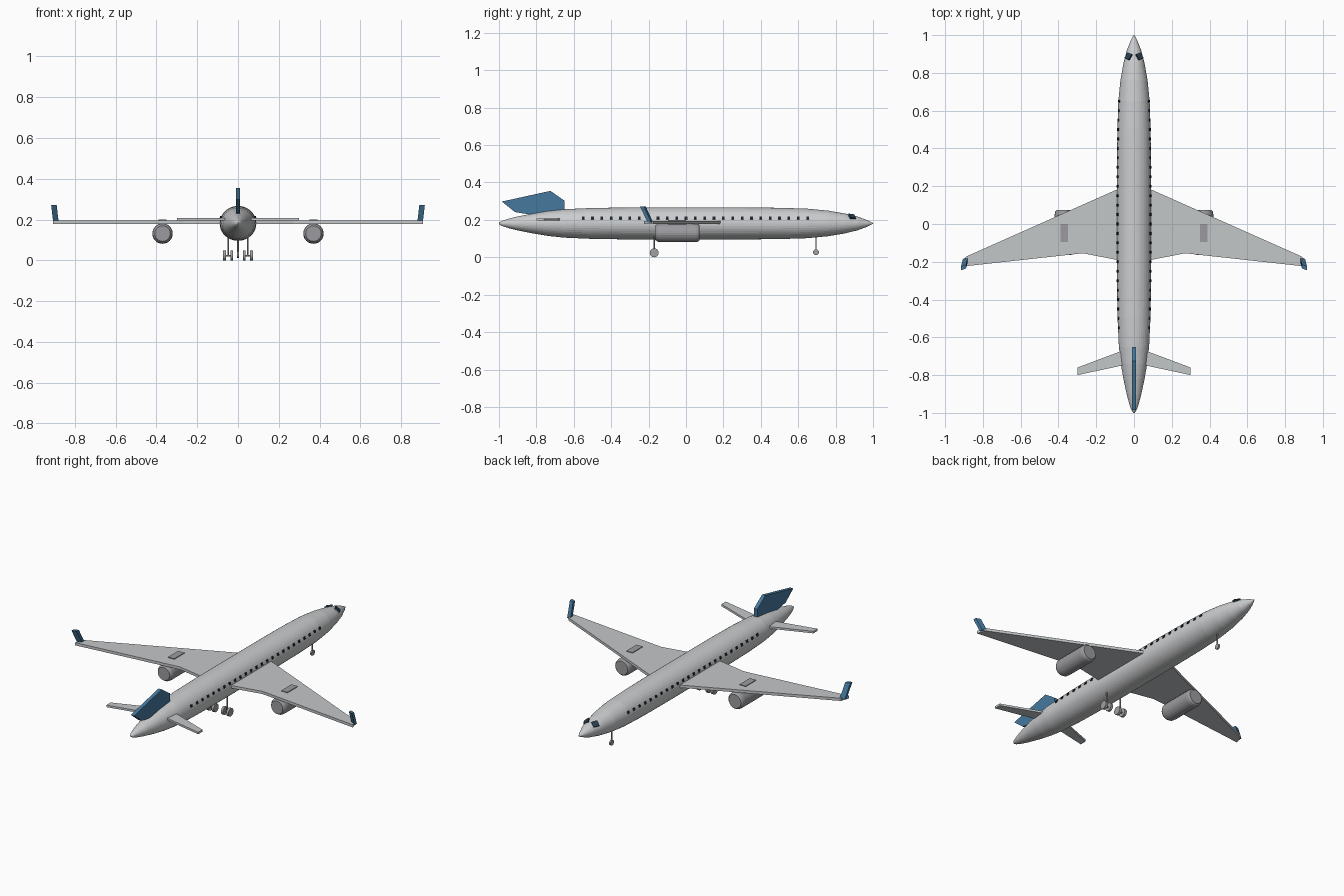
import bpy, bmesh, math
from mathutils import Matrix, Vector

cube = bpy.data.objects.get("Cube")
if cube:
    bpy.data.objects.remove(cube, do_unlink=True)


def material(name, r, g, b):
    m = bpy.data.materials.new(name)
    m.use_nodes = True
    m.diffuse_color = (r, g, b, 1)
    m.node_tree.nodes["Principled BSDF"].inputs["Base Color"].default_value = (r, g, b, 1)
    return m


LIGHT = material("light grey", 0.60, 0.61, 0.62)
WING = material("wing grey", 0.55, 0.57, 0.58)
ENGINE = material("engine grey", 0.33, 0.33, 0.35)
BLUE = material("tail blue", 0.06, 0.19, 0.34)
GLASS = material("cockpit glass", 0.02, 0.05, 0.08)
DARK = material("window dark", 0.015, 0.02, 0.03)
METAL = material("gear grey", 0.35, 0.35, 0.36)


def finish(bm, name, mat):
    bmesh.ops.recalc_face_normals(bm, faces=bm.faces)
    me = bpy.data.meshes.new(name)
    bm.to_mesh(me)
    bm.free()
    me.materials.append(mat)
    ob = bpy.data.objects.new(name, me)
    bpy.context.collection.objects.link(ob)
    return ob


def slab(name, outline, thickness, mat):
    """Closed outline of 3D points pushed along the thickness vector."""
    bm = bmesh.new()
    face = bm.faces.new([bm.verts.new(p) for p in outline])
    new = bmesh.ops.extrude_face_region(bm, geom=[face])["geom"]
    bmesh.ops.translate(bm, vec=thickness, verts=[v for v in new if isinstance(v, bmesh.types.BMVert)])
    return finish(bm, name, mat)


def lathe(name, profile, centre, sides, mat, axis="Y", squash=1.0):
    """Spin (position, radius) pairs about an axis through centre."""
    bm = bmesh.new()
    rings = []
    for t, r in profile:
        ring = []
        for i in range(sides):
            a = math.tau * i / sides
            u, w = r * math.cos(a), r * math.sin(a) * squash
            p = {"X": (t, u, w), "Y": (u, t, w), "Z": (u, w, t)}[axis]
            ring.append(bm.verts.new(Vector(p) + Vector(centre)))
        rings.append(ring)
    for a, b in zip(rings, rings[1:]):
        for i in range(sides):
            j = (i + 1) % sides
            bm.faces.new((a[i], a[j], b[j], b[i]))
    bm.faces.new(rings[0])
    bm.faces.new(rings[-1])
    return finish(bm, name, mat)


def box(name, centre, size, mat, rotation=None):
    bm = bmesh.new()
    m = Matrix.Translation(centre) @ (rotation or Matrix()) @ Matrix.Diagonal((*size, 1))
    bmesh.ops.create_cube(bm, size=1, matrix=m)
    return finish(bm, name, mat)


# Fuselage
AXIS_Z = 0.183
body = [(-1, 0.004), (-0.985, 0.014), (-0.95, 0.026), (-0.9, 0.039), (-0.82, 0.056), (-0.74, 0.07),
        (-0.65, 0.08), (-0.5, 0.087), (-0.3, 0.09), (0.3, 0.09), (0.5, 0.088), (0.65, 0.083),
        (0.76, 0.072), (0.85, 0.056), (0.92, 0.038), (0.97, 0.018), (1, 0.002)]
lathe("fuselage", body, (0, 0, AXIS_Z), 40, LIGHT, squash=0.95)


def radius_at(y):
    for (y0, r0), (y1, r1) in zip(body, body[1:]):
        if y0 <= y <= y1:
            return r0 + (r1 - r0) * (y - y0) / (y1 - y0)


# Tail fin
fin = [(-0.65, 0.24), (-0.65, 0.305), (-0.725, 0.357), (-0.985, 0.3), (-0.915, 0.244), (-0.8, 0.225)]
slab("tail_fin", [(-0.011, y, z) for y, z in fin], (0.022, 0, 0), BLUE)

for side, s in (("left", 1), ("right", -1)):
    # Wing and winglet
    wing = [(0.03, 0.21), (0.09, 0.183), (0.89, -0.173), (0.908, -0.225), (0.27, -0.155), (0.03, -0.202)]
    slab(side + "_wing", [(s * x, y, 0.181) for x, y in wing], (0, 0, 0.016), WING)
    foot = [(0.879, -0.175), (0.906, -0.185), (0.906, -0.205), (0.879, -0.195)]
    bm = bmesh.new()
    low = [bm.verts.new((s * x, y, 0.187)) for x, y in foot]
    top = [bm.verts.new((s * (x + 0.01), y - 0.04, 0.273)) for x, y in foot]
    bm.faces.new(low)
    bm.faces.new(top)
    for i in range(4):
        j = (i + 1) % 4
        bm.faces.new((low[i], low[j], top[j], top[i]))
    finish(bm, side + "_winglet", BLUE)

    # Tailplane
    plane = [(0.02, -0.655), (0.3, -0.76), (0.3, -0.8), (0.02, -0.74)]
    slab(side + "_tailplane", [(s * x, y, 0.198) for x, y in plane], (0, 0, 0.012), WING)

    # Engine and pylon
    lathe(side + "_engine", [(-0.165, 0.038), (-0.15, 0.048), (-0.13, 0.05), (0.05, 0.05), (0.065, 0.047), (0.073, 0.04)],
          (s * 0.37, 0, 0.133), 24, ENGINE)
    box(side + "_pylon", (s * 0.37, -0.048, 0.18), (0.04, 0.095, 0.042), ENGINE)

    # Main landing gear
    lathe(side + "_main_strut", [(0.024, 0.004), (0.14, 0.004)], (s * 0.048, -0.17, 0), 10, METAL, "Z")
    lathe(side + "_main_axle", [(-0.02, 0.004), (0.02, 0.004)], (s * 0.048, -0.17, 0.024), 8, METAL, "X")
    for end, d in (("inner", -0.0175), ("outer", 0.0175)):
        lathe(f"{side}_{end}_wheel", [(-0.007, 0.024), (0.007, 0.024)],
              (s * (0.048 + d), -0.17, 0.026), 16, METAL, "X")

    # Cabin windows
    for i in range(25):
        y = -0.55 + 0.05 * i
        r = radius_at(y)
        a = math.asin(0.028 / r)
        box(f"{side}_cabin_window_{i + 1}", (s * r * math.cos(a), y, AXIS_Z + 0.028),
            (0.008, 0.014, 0.014), DARK, Matrix.Rotation(-s * a, 4, "Y"))

    # Cockpit window
    turn = Matrix.Rotation(s * 0.42, 4, "Z") @ Matrix.Rotation(s * 0.7, 4, "Y") @ Matrix.Rotation(-0.15, 4, "X")
    box(side + "_cockpit_window", (s * 0.029, 0.888, AXIS_Z + 0.037), (0.032, 0.034, 0.009), GLASS, turn)

# Nose landing gear
lathe("nose_strut", [(0.03, 0.004), (0.14, 0.004)], (0, 0.695, 0), 10, METAL, "Z")
lathe("nose_wheel", [(-0.005, 0.016), (0.005, 0.016)], (0, 0.695, 0.029), 16, METAL, "X")

# Set every part level on the ground
bpy.context.view_layer.update()
lowest = min(v.co.z for o in bpy.context.collection.objects if o.type == "MESH" for v in o.data.vertices)
for o in bpy.context.collection.objects:
    if o.type == "MESH":
        o.location.z -= lowest
